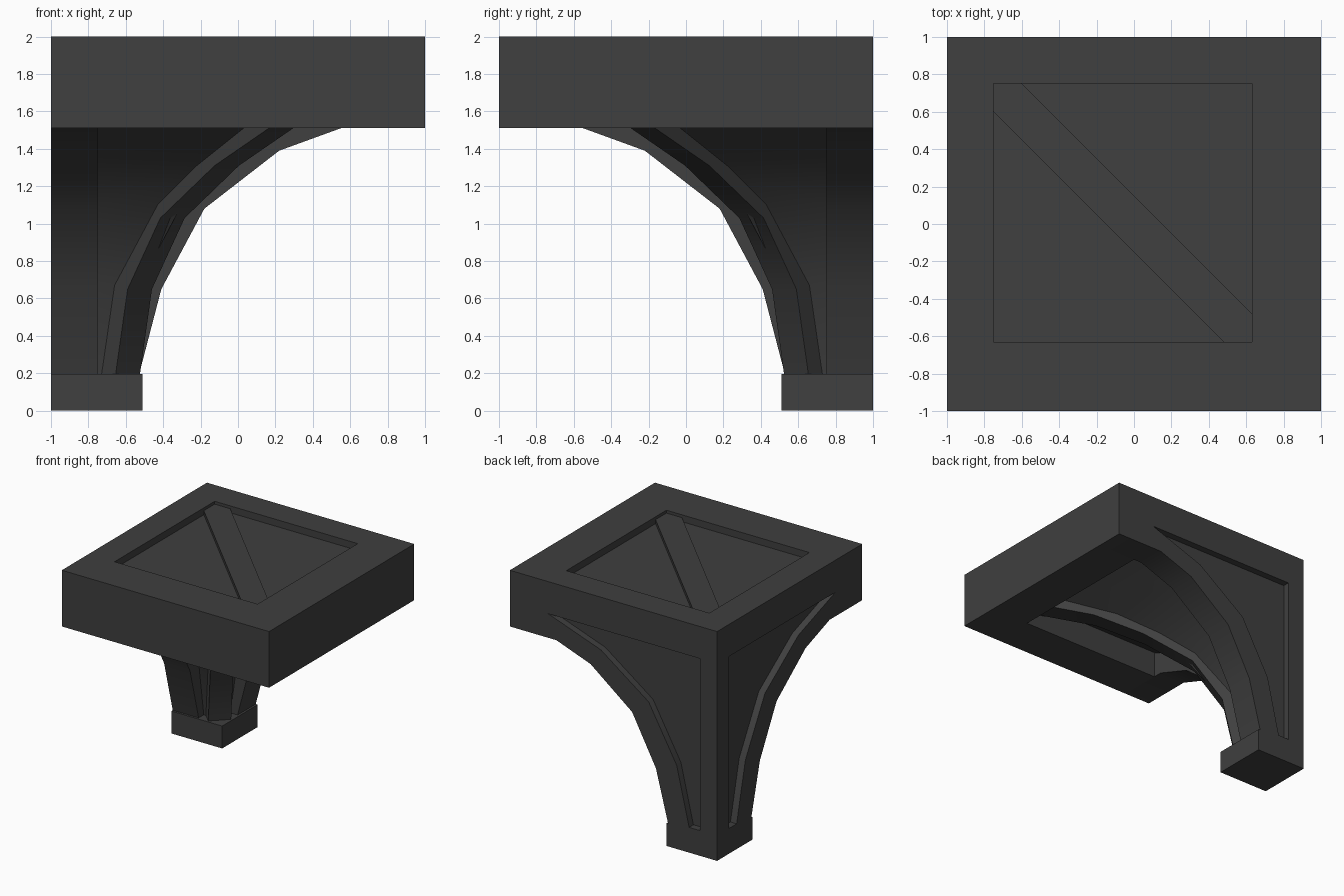
import bpy, bmesh, math
from mathutils import Vector

if "Cube" in bpy.data.objects:
    bpy.data.objects.remove(bpy.data.objects["Cube"])

dark = bpy.data.materials.new("dark_stone")
dark.diffuse_color = (0.05, 0.05, 0.05, 1)
dark.use_nodes = True
dark.node_tree.nodes["Principled BSDF"].inputs["Base Color"].default_value = dark.diffuse_color

T = 0.75     # inner side of the walls
E = 0.63     # inner side of the free frame bars


def finish(name, bm):
    bmesh.ops.recalc_face_normals(bm, faces=bm.faces[:])
    me = bpy.data.meshes.new(name)
    bm.to_mesh(me)
    bm.free()
    ob = bpy.data.objects.new(name, me)
    bpy.context.collection.objects.link(ob)
    me.materials.append(dark)
    return ob


def prism(name, pts, place, a, b):
    """Extrude a 2D outline between depths a and b; place maps (p, q, depth) to 3D."""
    bm = bmesh.new()
    lo = [bm.verts.new(place(p, q, a)) for p, q in pts]
    hi = [bm.verts.new(place(p, q, b)) for p, q in pts]
    n = len(pts)
    bm.faces.new(lo)
    bm.faces.new(hi[::-1])
    for i in range(n):
        bm.faces.new((lo[i], lo[(i + 1) % n], hi[(i + 1) % n], hi[i]))
    return finish(name, bm)


def box(name, x0, x1, y0, y1, z0, z1):
    return prism(name, [(x0, y0), (x1, y0), (x1, y1), (x0, y1)],
                 lambda p, q, d: (p, q, d), z0, z1)


def smooth(ob):
    bpy.ops.object.select_all(action='DESELECT')
    ob.select_set(True)
    bpy.context.view_layer.objects.active = ob
    for m in list(ob.modifiers):
        bpy.ops.object.modifier_apply(modifier=m.name)
    bpy.ops.object.shade_smooth_by_angle(angle=math.radians(30))


# wall placements: the left wall is the back wall reflected in the diagonal
back = lambda u, z, d: (u, d, z)
left = lambda u, z, d: (-d, -u, z)

arch = [(-.53, .19), (-.41, .65), (-.18, 1.08), (.22, 1.39), (.55, 1.51)]
recess = [(-.835, .22), (-.73, .22), (-.61, .73), (-.34, 1.21), (.12, 1.54),
          (.63, 1.72), (-.835, 1.72)]
vault = [(-.60, .19), (-.53, .67), (-.30, 1.10), (-.09, 1.31), (.16, 1.51), (E, 1.74)]
rib = [(-.59, .19), (-.525, .65), (-.35, 1.03), (-.06, 1.31), (.23, 1.51), (E, 1.66)]

# recess cutters for the two outer faces
cutters = [prism("recess_cutter", recess, f, .94, 1.1) for f in (back, left)]

# arched walls including the frame bars above them
for name, f, u0 in (("back_arch_wall", back, -1), ("left_arch_wall", left, -T)):
    wall = prism(name, [(u0, .19)] + arch + [(1, 1.51), (1, 2), (u0, 2)], f, T, 1)
    for c in cutters:
        m = wall.modifiers.new("recess", 'BOOLEAN')
        m.object = c
        m.solver = 'EXACT'
    smooth(wall)
for c in cutters:
    bpy.data.objects.remove(c)

# column base and free bars of the top frame
box("column_base", -1, -.51, .51, 1, 0, .195)
box("front_frame_bar", -T, 1, -1, -E, 1.51, 2)
box("right_frame_bar", E, 1, -E, T, 1.51, 2)

# recessed top panel and its diagonal bar
box("top_panel", -T, E, -E, T, 1.90, 1.94)
w = .15
prism("top_diagonal_bar", [(-T, T), (-T, T - w), (E - w, -E), (E, -E), (E, w - E), (w - T, T)],
      lambda p, q, d: (p, q, d), 1.92, 1.975)

# curved vault webs between each wall and the diagonal
for name, f in (("back_vault_web", back), ("left_vault_web", left)):
    bm = bmesh.new()
    rows = [(bm.verts.new(f(u, z, T)), bm.verts.new(f(u, z, -u))) for u, z in vault]
    for (a, b), (c, d) in zip(rows, rows[1:]):
        bm.faces.new((a, b, d, c))
    web = finish(name, bm)
    if web.data.polygons[-1].normal.z > 0:
        web.data.flip_normals()
    smooth(web)

# diagonal rib from the column to the opposite frame corner
smooth(prism("diagonal_rib", rib + [(E, 1.92), (-T, 1.92), (-T, .19)],
             lambda u, z, d: (u + d, -u + d, z), -.065, .065))
